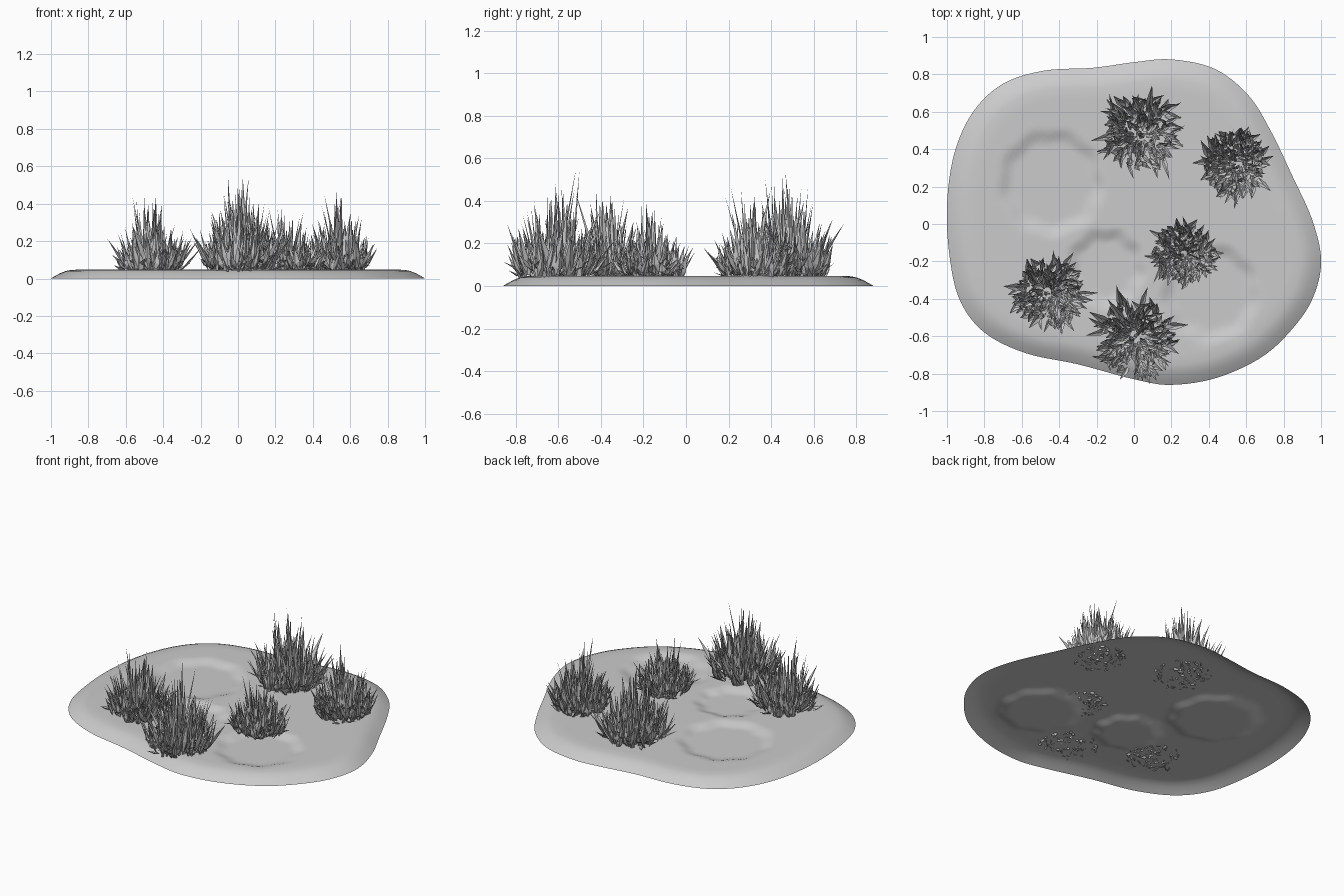
import bpy, math, random
from mathutils import Vector

random.seed(7)
cube = bpy.data.objects.get("Cube")
if cube:
    bpy.data.objects.remove(cube, do_unlink=True)

grey = bpy.data.materials.new("stone_grey")
grey.use_nodes = True
GREY = (0.6, 0.6, 0.6, 1)
grey.diffuse_color = GREY
grey.node_tree.nodes["Principled BSDF"].inputs["Base Color"].default_value = GREY


def make_object(name, verts, faces, smooth=False):
    mesh = bpy.data.meshes.new(name)
    mesh.from_pydata(verts, [], faces)
    mesh.materials.append(grey)
    for poly in mesh.polygons:
        poly.use_smooth = smooth
    obj = bpy.data.objects.new(name, mesh)
    bpy.context.collection.objects.link(obj)
    return obj


# Ground outline, counter-clockwise
OUTLINE = [(1, -.18), (.95, .03), (.85, .25), (.73, .5), (.61, .69), (.43, .83),
           (.2, .88), (0, .865), (-.22, .835), (-.48, .82), (-.7, .75), (-.86, .6),
           (-.96, .38), (-1, .1), (-.985, -.18), (-.93, -.41), (-.8, -.58),
           (-.58, -.69), (-.3, -.75), (0, -.83), (.2, -.86), (.45, -.82),
           (.7, -.7), (.88, -.52), (.97, -.36)]
# Shallow round hollows: x, y, radius
HOLLOWS = [(-.44, .22, .3), (-.15, -.24, .23), (.41, -.37, .28)]
# Rim slope: distance in from the edge, height
RIM = [(0, 0), (.02, .012), (.05, .028), (.08, .04), (.11, .046), (.16, .048)]


def smooth_outline(points, steps):
    """Closed Catmull-Rom curve through the points."""
    n, out = len(points), []
    for i in range(n):
        a, b, c, d = (Vector(points[(i + k) % n]) for k in (-1, 0, 1, 2))
        for s in range(steps):
            t = s / steps
            out.append(.5 * (2 * b + (c - a) * t + (2 * a - 5 * b + 4 * c - d) * t ** 2
                             + (3 * b - a - 3 * c + d) * t ** 3))
    return out


def smoothstep(a, b, x):
    t = max(0, min(1, (x - a) / (b - a)))
    return t * t * (3 - 2 * t)


def ground_height(x, y):
    z = .048
    for hx, hy, r in HOLLOWS:
        angle = math.atan2(y - hy, x - hx)
        dist = math.hypot(x - hx, y - hy) + .008 * math.sin(9 * angle + hx)
        z -= .022 * (1 - smoothstep(r - .09, r, dist))
    return max(z, .02)


def build_ground():
    edge = smooth_outline(OUTLINE, 6)
    n, rings, verts, faces = len(edge), 0, [], []
    for inset, z in RIM:
        verts += [(*(p * (1 - inset / p.length)), z) for p in edge]
        rings += 1
    inner = [p * (1 - RIM[-1][0] / p.length) for p in edge]
    for k in range(1, 40):
        for p in inner:
            q = p * (1 - k / 40)
            verts.append((q.x, q.y, ground_height(q.x, q.y)))
        rings += 1
    for r in range(rings - 1):
        for i in range(n):
            j = (i + 1) % n
            faces.append((r * n + i, r * n + j, r * n + n + j, r * n + n + i))
    verts.append((0, 0, ground_height(0, 0)))
    last = (rings - 1) * n
    faces += [(last + i, last + (i + 1) % n, len(verts) - 1) for i in range(n)]
    make_object("ground_sheet", verts, faces, True)


def add_blade(verts, faces, base, lean, length, width, twist):
    """Pointed folded leaf: narrow foot, wide middle, sharp bent tip."""
    out = Vector((math.cos(twist), math.sin(twist), 0))
    side = Vector((-out.y, out.x, 0))
    up = (out * math.sin(lean) + Vector((0, 0, 1)) * math.cos(lean)).normalized()
    fold = side.cross(up) * width * .35
    mid = base + up * length * random.uniform(.25, .45)
    tip = base + up * length + out * length * random.uniform(-.08, .12)
    skew = random.uniform(-.05, .12) * length
    k = len(verts)
    verts += [base - side * width * .3, base + side * width * .3,
              mid - side * width * .5, mid + side * width * .5 + up * skew,
              mid + fold, tip]
    faces += [(k, k + 1, k + 4), (k, k + 4, k + 2), (k + 1, k + 3, k + 4),
              (k + 2, k + 4, k + 5), (k + 4, k + 3, k + 5)]


def build_tuft(name, cx, cy, radius, height):
    verts, faces = [], []
    # Tall blades, shorter and more inclined towards the outside
    for i in range(150):
        spread = math.sqrt(random.random())
        a = random.uniform(0, math.tau)
        r = spread * radius * .75
        base = Vector((cx + r * math.cos(a), cy + r * math.sin(a), random.uniform(.035, .06)))
        length = height * (1.0 - .6 * spread) * random.uniform(.4, 1)
        lean = spread * random.uniform(.05, .7)
        add_blade(verts, faces, base, lean, length, random.uniform(.018, .045),
                  a + random.uniform(-.9, .9))
    # Low jagged undergrowth
    for i in range(90):
        a = random.uniform(0, math.tau)
        r = radius * random.uniform(.1, .75)
        base = Vector((cx + r * math.cos(a), cy + r * math.sin(a), random.uniform(.04, .09)))
        add_blade(verts, faces, base, random.uniform(.5, 1.35), radius * random.uniform(.25, .55),
                  random.uniform(.015, .04), a + random.uniform(-1.2, 1.2))
    # A few thin tall spikes
    for i in range(7):
        a = random.uniform(0, math.tau)
        r = radius * random.uniform(0, .4)
        base = Vector((cx + r * math.cos(a), cy + r * math.sin(a), .05))
        add_blade(verts, faces, base, random.uniform(0, .15), height * random.uniform(.8, 1),
                  .022, a)
    make_object(name, verts, faces)


build_ground()
build_tuft("back_grass_tuft", .03, .48, .23, .5)
build_tuft("left_grass_tuft", .54, .32, .2, .42)
build_tuft("centre_grass_tuft", .27, -.16, .19, .34)
build_tuft("right_grass_tuft", -.46, -.37, .21, .42)
build_tuft("front_grass_tuft", .01, -.61, .24, .5)
